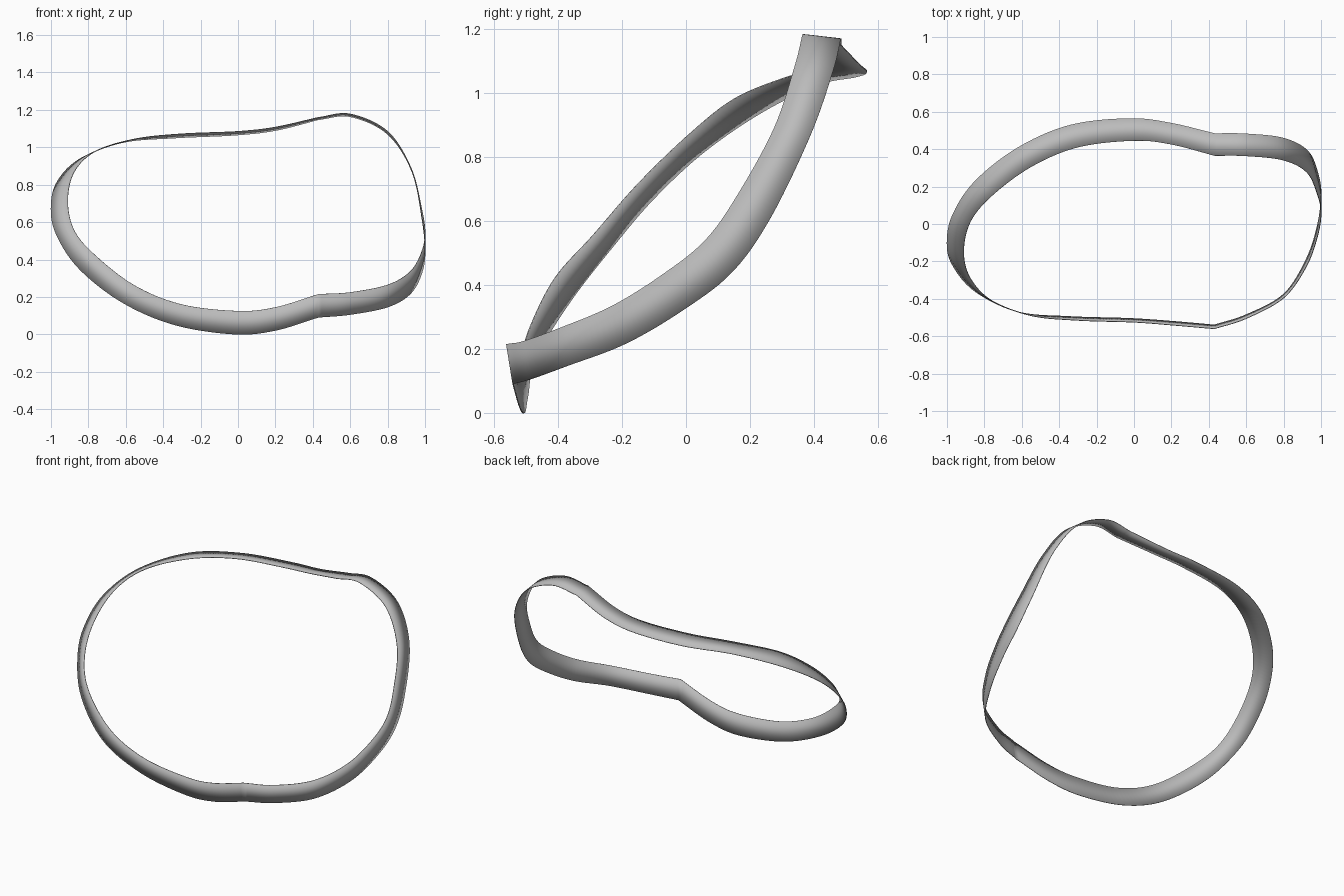
import bpy
import bmesh
from mathutils import Vector

STEPS = 10          # ribbon segments between two stations
THICKNESS = 0.004

default_cube = bpy.data.objects.get("Cube")
if default_cube:
    bpy.data.objects.remove(default_cube, do_unlink=True)


def make_material(name, colour):
    material = bpy.data.materials.new(name)
    material.use_nodes = True
    material.diffuse_color = colour
    material.node_tree.nodes["Principled BSDF"].inputs["Base Color"].default_value = colour
    return material


# Stations hold the upper edge point and the lower edge point of the band.
front_bend = (.43, -.56, .215, .43, -.54, .09)
back_bend = (.43, .365, 1.16, .43, .485, 1.148)

# Wide arc: from the front bend around the right side to the back bend
wide_arc = [
    front_bend,
    (.2, -.54, .145, .2, -.52, .02),
    (0, -.525, .125, -.02, -.505, 0),
    (-.3, -.515, .16, -.34, -.495, .05),
    (-.55, -.49, .26, -.62, -.47, .17),
    (-.76, -.41, .42, -.85, -.36, .35),
    (-.875, -.29, .555, -.97, -.22, .53),
    (-.91, -.15, .715, -1, -.1, .67),
    (-.875, .01, .87, -.97, .05, .81),
    (-.76, .15, .98, -.85, .23, .935),
    (-.55, .305, 1.045, -.62, .41, 1.025),
    (-.3, .41, 1.072, -.34, .53, 1.05),
    (0, .445, 1.085, -.02, .565, 1.065),
    (.2, .425, 1.108, .2, .54, 1.09),
    back_bend,
]

# Tight arc: from the back bend around the left side to the front bend
tight_arc = [
    back_bend,
    (.6, .363, 1.178, .6, .483, 1.164),
    (.8, .34, 1.085, .8, .46, 1.07),
    (.925, .275, .89, .93, .39, .87),
    (.98, .16, .68, .985, .265, .61),
    (1, .06, .54, 1, .145, .44),
    (.98, -.07, .435, .98, -.01, .32),
    (.92, -.23, .335, .92, -.19, .215),
    (.8, -.395, .265, .8, -.375, .145),
    (.6, -.505, .225, .6, -.485, .105),
    front_bend,
]


def smooth_path(points):
    """Pass a smooth open curve through the points, leaving out the last one."""
    ends = [points[0] * 2 - points[1]] + points + [points[-1] * 2 - points[-2]]
    path = []
    for before, start, end, after in zip(ends, ends[1:], ends[2:], ends[3:]):
        leave, arrive = (end - before) / 2, (after - start) / 2
        for step in range(STEPS):
            t = step / STEPS
            ease = t * t * (3 - 2 * t)
            path.append(start.lerp(end, ease)
                        + leave * (t * (1 - t) ** 2)
                        - arrive * (t * t * (1 - t)))
    return path


def edge_loop(first):
    """Join both arcs of one band edge, keeping the bends sharp."""
    loop = []
    for arc in (wide_arc, tight_arc):
        loop += smooth_path([Vector(station[first:first + 3]) for station in arc])
    return loop


# Band surface lofted between its two edges
bm = bmesh.new()
upper = [bm.verts.new(point) for point in edge_loop(0)]
lower = [bm.verts.new(point) for point in edge_loop(3)]
for i in range(len(upper)):
    bm.faces.new((upper[i - 1], upper[i], lower[i], lower[i - 1]))
bmesh.ops.recalc_face_normals(bm, faces=bm.faces)
mesh = bpy.data.meshes.new("band")
bm.to_mesh(mesh)
bm.free()

band = bpy.data.objects.new("band", mesh)
bpy.context.collection.objects.link(band)
mesh.materials.append(make_material("plain grey", (0.5, 0.5, 0.5, 1)))

# Thin sheet thickness and smooth shading with crisp rims
solidify = band.modifiers.new("thickness", "SOLIDIFY")
solidify.thickness = THICKNESS
solidify.offset = 0
bpy.context.view_layer.objects.active = band
band.select_set(True)
bpy.ops.object.shade_smooth_by_angle()
